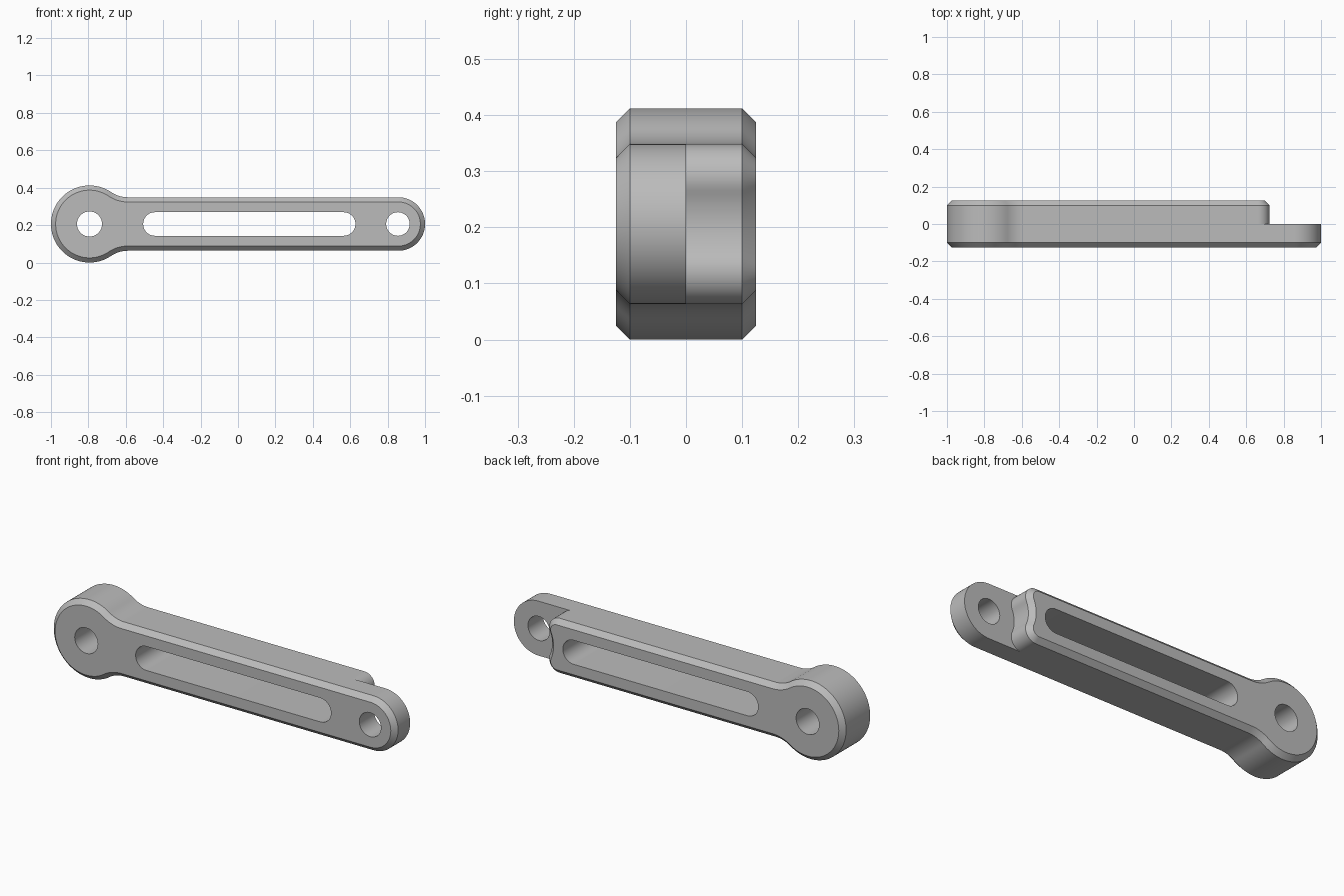
import bpy, bmesh
from math import atan2, cos, sin, sqrt, pi

if "Cube" in bpy.data.objects:
    bpy.data.objects.remove(bpy.data.objects["Cube"])

MID = 0.206                      # height of the centre line
HALF, DEPTH, CHAMFER = 0.143, 0.125, 0.025
HUB_X, HUB_R = -0.794, 0.206     # round hub
EYE_X = 1 - HALF                 # thin eye at the other end
BLEND_X, BLEND_R = -0.59, 0.156  # hollow blend from hub to arm
RELIEF_R, CORNER_R = 0.15, 0.06  # hollow end of the rear half
CORNER_Z = HALF - CORNER_R
CORNER_DX = sqrt((RELIEF_R + CORNER_R) ** 2 - CORNER_Z ** 2)
CORNER_X = EYE_X - CORNER_DX


def arc(x, z, r, start, end, n):
    steps = [start + (end - start) * i / n for i in range(n + 1)]
    return [(x + r * cos(a), z + r * sin(a)) for a in steps]


def body(c):
    """Hub and arm edge, from the lower to the upper arm edge, inset by c."""
    t = atan2(HALF + BLEND_R, BLEND_X - HUB_X)
    z, r = HALF + BLEND_R, BLEND_R + c
    pts = [(CORNER_X, c - HALF)]
    pts += arc(BLEND_X, -z, r, pi / 2, pi - t, 12)
    pts += arc(HUB_X, 0, HUB_R - c, -t, t - 2 * pi, 64)[1:]
    pts += arc(BLEND_X, z, r, pi + t, 1.5 * pi, 12)[1:]
    return pts + [(CORNER_X, HALF - c)]


def eye_end(c):
    return arc(EYE_X, 0, HALF - c, pi / 2, -pi / 2, 40)


def relief_end(c):
    b = atan2(CORNER_Z, CORNER_DX)
    pts = arc(CORNER_X, CORNER_Z, CORNER_R - c, pi / 2, -b, 14)[1:]
    pts += arc(EYE_X, 0, RELIEF_R + c, pi - b, pi + b, 16)[1:]
    return pts + arc(CORNER_X, -CORNER_Z, CORNER_R - c, b, -pi / 2, 14)[1:-1]


def ring(bm, pts, y):
    return [bm.verts.new((x, y, MID + z)) for x, z in pts]


def bridge(bm, a, b):
    for i in range(len(a)):
        j = (i + 1) % len(a)
        bm.faces.new((a[i], a[j], b[j], b[i]))


def finish(bm, name):
    bmesh.ops.recalc_face_normals(bm, faces=bm.faces)
    mesh = bpy.data.meshes.new(name)
    bm.to_mesh(mesh)
    bm.free()
    obj = bpy.data.objects.new(name, mesh)
    bpy.context.collection.objects.link(obj)
    return obj


# Link arm: chamfered front half, shorter chamfered rear half, flat ledge between
bm = bmesh.new()
shared = ring(bm, body(0), 0)
ends = []
for side, end in ((-1, eye_end), (1, relief_end)):
    end_mid = ring(bm, end(0), 0)
    ends.append(end_mid)
    middle = shared + end_mid
    edge = ring(bm, body(0) + end(0), side * (DEPTH - CHAMFER))
    face = ring(bm, body(CHAMFER) + end(CHAMFER), side * DEPTH)
    bridge(bm, middle, edge)
    bridge(bm, edge, face)
    bm.faces.new(face)
bm.faces.new([shared[-1]] + ends[0] + [shared[0]] + ends[1][::-1])
link_arm = finish(bm, "link_arm")

steel = bpy.data.materials.new("plain_grey")
steel.use_nodes = True
grey = (0.5, 0.5, 0.5, 1)
steel.diffuse_color = grey
steel.node_tree.nodes["Principled BSDF"].inputs["Base Color"].default_value = grey
link_arm.data.materials.append(steel)


# Through openings: hub bore, long slot, eye bore
def cut_opening(name, x0, x1, r):
    bm = bmesh.new()
    pts = arc(x1, 0, r, -pi / 2, pi / 2, 24) + arc(x0, 0, r, pi / 2, 1.5 * pi, 24)
    if x0 == x1:
        pts = arc(x0, 0, r, 0, 2 * pi, 48)[:-1]
    front, back = ring(bm, pts, -0.3), ring(bm, pts, 0.3)
    bridge(bm, front, back)
    bm.faces.new(front)
    bm.faces.new(back)
    cutter = finish(bm, name)
    cutter.hide_render = True
    mod = link_arm.modifiers.new(name, 'BOOLEAN')
    mod.operation, mod.solver, mod.object = 'DIFFERENCE', 'EXACT', cutter
    bpy.context.view_layer.objects.active = link_arm
    bpy.ops.object.modifier_apply(modifier=mod.name)
    bpy.data.objects.remove(cutter)


cut_opening("hub_bore", HUB_X, HUB_X, 0.067)
cut_opening("long_slot", -0.444, 0.565, 0.063)
cut_opening("eye_bore", EYE_X - 0.002, EYE_X - 0.002, 0.063)

bpy.ops.object.select_all(action='DESELECT')
link_arm.select_set(True)
bpy.context.view_layer.objects.active = link_arm
bpy.ops.object.shade_smooth_by_angle(angle=pi / 6)
